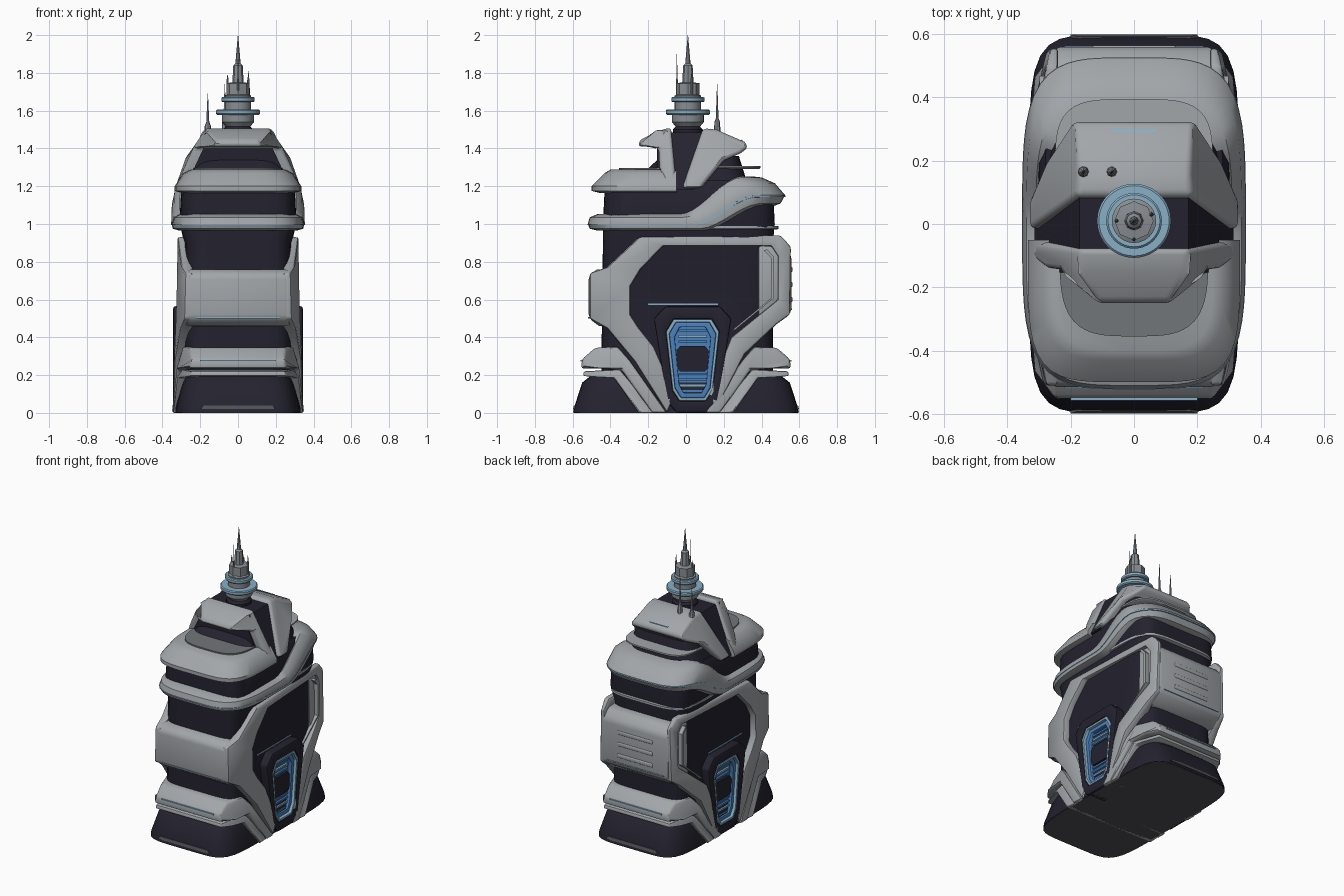
import bpy, bmesh, math

if "Cube" in bpy.data.objects:
    bpy.data.objects.remove(bpy.data.objects["Cube"])


def mat(name, c):
    m = bpy.data.materials.new(name)
    m.diffuse_color = (*c, 1)
    m.use_nodes = True
    m.node_tree.nodes["Principled BSDF"].inputs["Base Color"].default_value = m.diffuse_color
    return m


GREY = mat("light_grey", (.36, .38, .40))
MID = mat("mid_grey", (.17, .18, .19))
CHAR = mat("charcoal", (.08, .082, .09))
DARK = mat("dark_navy", (.017, .016, .028))
BLUE = mat("portal_blue", (.07, .22, .50))
PALE = mat("pale_blue", (.25, .43, .56))
METAL = mat("mast_grey", (.25, .27, .29))


def finish(name, bm, m, bevel=0.0, segs=2):
    bmesh.ops.recalc_face_normals(bm, faces=bm.faces)
    me = bpy.data.meshes.new(name)
    bm.to_mesh(me)
    bm.free()
    me.materials.append(m)
    ob = bpy.data.objects.new(name, me)
    bpy.context.collection.objects.link(ob)
    bpy.ops.object.select_all(action='DESELECT')
    ob.select_set(True)
    bpy.context.view_layer.objects.active = ob
    if bevel:
        b = ob.modifiers.new("bevel", 'BEVEL')
        b.width, b.segments, b.angle_limit = bevel, segs, math.radians(35)
        bpy.ops.object.modifier_apply(modifier="bevel")
    bpy.ops.object.shade_smooth_by_angle(angle=math.radians(35))
    return ob


def loft(name, secs, m, n=4.5, warp=None, clip=None, count=80):
    """Stack of rounded-rectangle sections (z, half width, y front, y back).
    A warped stack is a closed loop of sections (a ring) instead of a capped solid."""
    bm = bmesh.new()
    rings = []
    for z, hx, y0, y1 in secs:
        ring = []
        for i in range(count):
            t = 2 * math.pi * i / count
            c, s = math.cos(t), math.sin(t)
            r = (abs(c) ** n + abs(s) ** n) ** (-1 / n)
            y = (y0 + y1) / 2 + r * s * (y1 - y0) / 2
            ring.append(bm.verts.new((hx * r * c, y, warp(y, z) if warp else z)))
        rings.append(ring)
    for a, b in zip(rings, rings[1:] + (rings[:1] if warp else [])):
        for i in range(count):
            j = (i + 1) % count
            bm.faces.new((a[i], a[j], b[j], b[i]))
    if not warp:
        bm.faces.new(rings[0])
        bm.faces.new(rings[-1])
    if clip is not None:
        bmesh.ops.bisect_plane(bm, geom=bm.verts[:] + bm.edges[:] + bm.faces[:],
                               plane_co=(0, clip, 0), plane_no=(0, 1, 0), clear_outer=True)
        bmesh.ops.holes_fill(bm, edges=[e for e in bm.edges if e.is_boundary])
    return finish(name, bm, m)


def prism(name, pts, m, bevel=.015, flip=1, segs=2):
    """Full-width solid from a side profile of (y, z, half width)."""
    bm = bmesh.new()
    a, b = [[bm.verts.new((s * x, flip * y, z)) for y, z, x in pts] for s in (1, -1)]
    bm.faces.new(a)
    bm.faces.new(b)
    for i in range(len(pts)):
        j = (i + 1) % len(pts)
        bm.faces.new((a[i], a[j], b[j], b[i]))
    return finish(name, bm, m, bevel, segs)


def band(name, outer, inner, x0, m, xf, closed=False, bevel=.012):
    """Frame between two side paths of (y, z), on both sides; xf gives the outer x."""
    bm = bmesh.new()
    for s in (1, -1):
        L = [[bm.verts.new((s * (xf(y, z) if top else x0), y, z)) for y, z in p]
             for p, top in ((outer, 1), (inner, 1), (inner, 0), (outer, 0))]
        k = len(outer)
        for i in range(k if closed else k - 1):
            j = (i + 1) % k
            for q in range(4):
                a, b = L[q], L[(q + 1) % 4]
                bm.faces.new((a[i], a[j], b[j], b[i]))
        if not closed:
            bm.faces.new([l[0] for l in L])
            bm.faces.new([l[-1] for l in L])
    return finish(name, bm, m, bevel)


def side_plate(name, pts, x, m):
    bm = bmesh.new()
    for s in (1, -1):
        a, b = [[bm.verts.new((s * q, y, z)) for y, z in pts] for q in (x, x - .02)]
        bm.faces.new(a)
        bm.faces.new(b)
        for i in range(len(pts)):
            j = (i + 1) % len(pts)
            bm.faces.new((a[i], a[j], b[j], b[i]))
    return finish(name, bm, m)


def rect(y0, y1, z0, z1):
    return [(y0, z0), (y1, z0), (y1, z1), (y0, z1)]


def turned(name, prof, m, x=0, y=.01, n=24):
    """Round or polygonal solid from (radius, z) pairs."""
    bm = bmesh.new()
    rs = [[bm.verts.new((x + r * math.cos(2 * math.pi * i / n), y + r * math.sin(2 * math.pi * i / n), z))
           for i in range(n)] for r, z in prof]
    for a, b in zip(rs, rs[1:]):
        for i in range(n):
            bm.faces.new((a[i], a[(i + 1) % n], b[(i + 1) % n], b[i]))
    bm.faces.new(rs[0])
    bm.faces.new(rs[-1])
    return finish(name, bm, m)


# plinth and dark inner body
loft("plinth", [(.003, .332, -.598, .598), (.03, .33, -.592, .592), (.16, .295, -.55, .55),
                (.2, .28, -.5, .5)], DARK, 6)
loft("underside", [(0, .328, -.594, .594), (.004, .328, -.594, .594)], CHAR, 6)
loft("core", [(.1, .29, -.45, .46), (.9, .283, -.44, .46), (1.0, .31, -.44, .47), (1.2, .3, -.43, .46),
              (1.23, .28, -.38, .38)], DARK, n=7)
loft("upper_core", [(1.2, .28, -.3, .33), (1.36, .225, -.13, .28)], DARK, n=5)

# lower skirts running diagonally down to the ground, front and back
for f, end in ((1, "front"), (-1, "back")):
    prism(end + "_skirt", [(-.555, .235, .25), (-.55, .285, .25), (-.48, .345, .25), (-.36, .35, .295),
                           (-.3, .28, .32), (-.1, 0, .35), (-.18, 0, .35), (-.34, .225, .322),
                           (-.46, .235, .3)], GREY, .014, f)
    prism(end + "_lower_skirt", [(-.545, .195, .25), (-.54, .22, .25), (-.35, .23, .3), (-.16, 0, .34),
                                 (-.25, 0, .345), (-.38, .185, .318), (-.46, .19, .297)], GREY, .008, f)
    prism(end + "_skirt_line", [(-.558, .272, .2), (-.558, .28, .2), (-.5, .28, .2), (-.5, .272, .2)],
          PALE, 0, f)
    prism(end + "_plinth_step", [(-.599, .02, .2), (-.593, .04, .18), (-.55, .04, .18), (-.55, .02, .2)],
          CHAR, 0, f)


# big side frames, with front and back panels
def frame_x(y, z):
    return .345 - .027 * z - .055 * max(0, (abs(y) - .3) / .25)


outer = [(-.1, .0), (-.27, .27), (-.42, .45), (-.51, .5), (-.51, .74), (-.42, .77), (-.25, .93),
         (.5, .94), (.555, .88), (.55, .52), (.48, .47), (.31, .31), (.15, .0)]
inner = [(-.06, .1), (-.17, .35), (-.25, .45), (-.295, .52), (-.295, .67), (-.24, .76), (-.12, .885),
         (.45, .885), (.487, .83), (.487, .6), (.4, .53), (.24, .4), (.12, .1)]
band("side_frame", outer, inner, .24, GREY, frame_x, bevel=.02)
trim = [(.43, .865), (.467, .825), (.467, .61), (.4, .555), (.26, .44)]
band("window_trim", trim, [(y - .018, z - .004) for y, z in trim], .27, GREY, lambda y, z: .298, bevel=0)
side_plate("window_line", rect(-.2, .17, .572, .58), .292, PALE)
prism("front_panel", [(-.515, .5, .265), (-.515, .73, .265), (-.47, .76, .27), (-.36, .76, .3),
                      (-.36, .45, .3), (-.46, .46, .28)], GREY, .022)
prism("back_panel", [(.558, .53, .255), (.56, .83, .255), (.51, .885, .255), (.38, .89, .28),
                     (.38, .46, .29), (.48, .47, .265)], GREY, .022)
for z in (.58, .66, .74):
    prism("back_rib", [(.55, z, .14), (.564, z + .01, .13), (.564, z + .03, .13), (.55, z + .04, .14)], GREY, .004)
prism("front_panel_line", [(-.518, .5, .22), (-.518, .507, .22), (-.5, .507, .22), (-.5, .5, .22)], PALE, 0)
prism("back_panel_line", [(.562, .545, .22), (.562, .552, .22), (.54, .552, .22), (.54, .545, .22)], PALE, 0)

# side portals: dark buttress, pale frame, blue recess
b_out = [(-.17, .5), (-.11, .565), (.18, .565), (.24, .5), (.17, .06), (.12, 0), (-.05, 0), (-.1, .06)]
p_out = [(-.105, .43), (-.065, .495), (.135, .495), (.175, .43), (.14, .12), (.105, .065), (-.035, .065), (-.07, .12)]


def shrink(k):
    return [(.035 + (y - .035) * k, .28 + (z - .28) * (1 - (1 - k) * .6)) for y, z in p_out]


band("buttress", b_out, p_out, .2, DARK, lambda y, z: .343, True, .012)
band("portal_frame", shrink(1.0), shrink(.88), .25, PALE, lambda y, z: .34, True, .005)
band("portal_inner_frame", shrink(.88), shrink(.68), .25, BLUE, lambda y, z: .322, True, .004)
side_plate("portal_recess", shrink(.8), .295, BLUE)
for z in (.11, .14, .17, .2, .37, .4, .43):
    side_plate("portal_bar", rect(-.04, .11, z, z + .012), .308, PALE if z in (.14, .4) else BLUE)
side_plate("portal_window", [(-.05, .24), (-.03, .22), (.1, .22), (.12, .24), (.12, .33), (.1, .355),
                             (-.03, .355), (-.05, .33)], .312, DARK)


# upper collar: low at the front, sweeping up and thickening at the back
def sweep(y, z):
    t = min(1, max(0, (y - .08 + (z - .965) * 1.3) / .33))
    return z + t * t * (3 - 2 * t) * (.125 + (z - .965) * .8)


loft("swept_collar", [(.965, .25, -.4, .4), (.965, .31, -.47, .45), (.975, .345, -.51, .5), (1.0, .352, -.52, .525),
                      (1.035, .34, -.51, .47), (1.052, .31, -.47, .4), (1.055, .25, -.4, .35)], GREY, 4, sweep)
loft("collar_line", [(.994, .34, -.51, .51), (.994, .3535, -.5225, .5265), (.999, .3535, -.5225, .5265),
                     (.999, .34, -.51, .51)], PALE, 4, sweep)
loft("neck_shelf", [(.97, .29, -.45, .48), (.975, .315, -.46, .49), (.99, .315, -.46, .49)], GREY, 5)
loft("front_collar", [(1.165, .3, -.46, .3), (1.175, .335, -.5, .34), (1.2, .335, -.5, .34),
                      (1.27, .29, -.43, .3), (1.288, .25, -.4, .28)], GREY, 4.5, clip=-.05)
loft("terrace", [(1.28, .235, -.355, .2), (1.297, .235, -.355, .2)], MID, 3.5, clip=-.1)
loft("back_shelf", [(1.29, .235, -.1, .385), (1.298, .25, -.1, .395), (1.308, .25, -.1, .395)], GREY, 4)

# top hoods with a dark band between them
prism("front_hood", [(-.255, 1.41, .11), (-.245, 1.445, .11), (-.15, 1.49, .16), (-.08, 1.512, .175),
                     (-.05, 1.19, .335), (-.1, 1.19, .335), (-.14, 1.3, .28), (-.145, 1.4, .235),
                     (-.17, 1.41, .225)], GREY, .018, 1, 3)
prism("front_recess", [(-.153, 1.29, .235), (-.153, 1.408, .18), (-.12, 1.408, .18), (-.12, 1.29, .235)], DARK, 0)
prism("back_hood", [(.09, 1.507, .18), (.16, 1.5, .18), (.31, 1.435, .19), (.33, 1.405, .19), (.29, 1.375, .22),
                    (.2, 1.335, .27), (.08, 1.19, .335), (-.02, 1.19, .335)], GREY, .02, 1, 3)
prism("hood_band", [(-.12, 1.18, .315), (-.12, 1.485, .172), (.12, 1.485, .172), (.04, 1.18, .315)], DARK, 0)
prism("hood_line", [(.29, 1.44, .07), (.29, 1.448, .07), (.298, 1.444, .07), (.298, 1.436, .07)], PALE, 0)

# spire with two pale rings
turned("spire_collar", [(.08, 1.46), (.08, 1.5), (.06, 1.52), (.06, 1.54)], DARK)
turned("spire_base", [(.06, 1.51), (.085, 1.54), (.085, 1.58), (.07, 1.6), (.07, 1.68), (.05, 1.69)], METAL)
for r, z in ((.117, 1.578), (.088, 1.645)):
    turned("spire_ring", [(r - .03, z), (r - .006, z), (r, z + .006), (r, z + .022), (r - .006, z + .028),
                          (r - .03, z + .028)], PALE, n=40)
turned("spire_mast", [(.062, 1.67), (.062, 1.745), (.03, 1.75), (.025, 1.84), (.014, 1.85), (.001, 2.0)], METAL, n=8)

# thin antennas
for x, y, z0, z1, r in ((-.16, .165, 1.44, 1.69, .02), (-.07, .165, 1.46, 1.74, .018), (-.055, .01, 1.68, 1.79, .007),
                        (.055, .03, 1.68, 1.81, .008), (0, -.048, 1.68, 1.9, .006)):
    turned("antenna", [(r, z0), (r * .8, z0 + .08), (r * .4, z0 + .1), (.001, z1)], METAL, x, y, 8)
